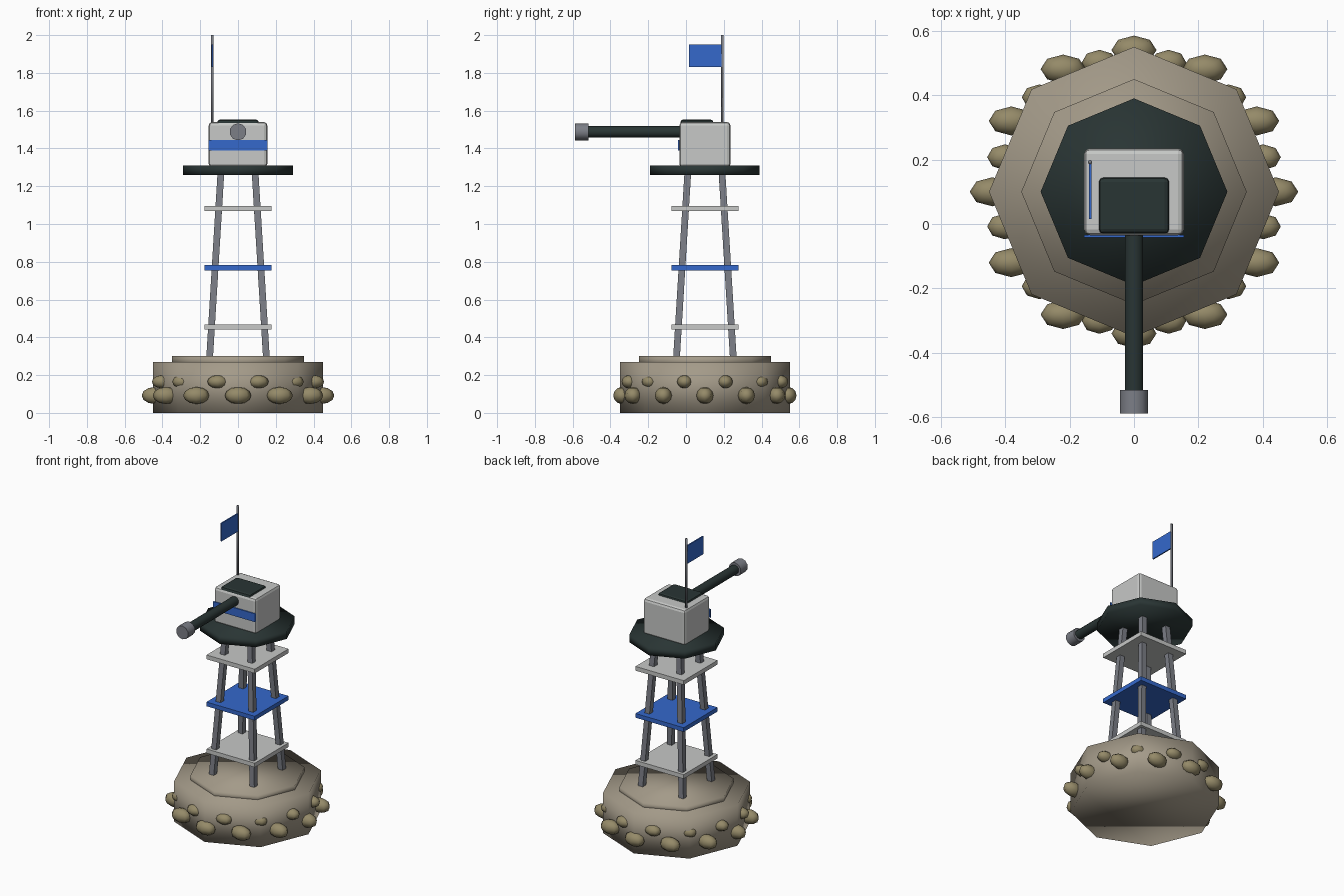
import bpy, bmesh, math
from mathutils import Vector, Matrix

if "Cube" in bpy.data.objects:
    bpy.data.objects.remove(bpy.data.objects["Cube"])

CY = 0.10  # the tower axis sits slightly behind the origin


def mat(name, r, g, b):
    m = bpy.data.materials.new(name)
    m.diffuse_color = (r, g, b, 1)
    m.use_nodes = True
    m.node_tree.nodes["Principled BSDF"].inputs["Base Color"].default_value = m.diffuse_color
    return m


SAND = mat("sand_stone", 0.37, 0.325, 0.25)
BAG = mat("sandbag_khaki", 0.30, 0.255, 0.14)
STEEL = mat("steel_grey", 0.20, 0.21, 0.24)
WHITE = mat("light_grey", 0.57, 0.58, 0.57)
BLUE = mat("team_blue", 0.035, 0.14, 0.60)
DARK = mat("dark_green_grey", 0.022, 0.035, 0.034)


def finish(name, bm, material, smooth=False):
    bmesh.ops.recalc_face_normals(bm, faces=bm.faces)
    me = bpy.data.meshes.new(name)
    bm.to_mesh(me)
    bm.free()
    me.materials.append(material)
    for p in me.polygons:
        p.use_smooth = smooth
    ob = bpy.data.objects.new(name, me)
    bpy.context.collection.objects.link(ob)
    return ob


def box(name, lo, hi, material, bevel=0.0, segments=2):
    bm = bmesh.new()
    lo, hi = Vector(lo), Vector(hi)
    bmesh.ops.create_cube(bm, size=1, matrix=Matrix.Translation((lo + hi) / 2)
                          @ Matrix.Diagonal((*(hi - lo), 1)))
    if bevel:
        bmesh.ops.bevel(bm, geom=bm.edges[:], offset=bevel, segments=segments,
                        profile=0.5, affect='EDGES')
    return finish(name, bm, material)


def rod(name, a, b, radius, sides, material, smooth=True, spin=0.0):
    a, b = Vector(a), Vector(b)
    d = b - a
    rot = Vector((0, 0, 1)).rotation_difference(d).to_matrix().to_4x4()
    bm = bmesh.new()
    bmesh.ops.create_cone(bm, cap_ends=True, segments=sides, radius1=radius, radius2=radius,
                          depth=d.length, matrix=Matrix.Translation((a + b) / 2) @ rot
                          @ Matrix.Rotation(spin, 4, 'Z'))
    return finish(name, bm, material, smooth)


def bag_ring(name, count, start, ring, z, size):
    for i in range(count):
        t = start + i * math.tau / count
        bm = bmesh.new()
        bmesh.ops.create_uvsphere(
            bm, u_segments=8, v_segments=6, radius=1,
            matrix=Matrix.Translation((ring * math.cos(t), CY + ring * math.sin(t), z))
            @ Matrix.Diagonal((*size, 1)))
        finish(f"{name}_{i + 1}", bm, BAG, True)


# Octagonal base with a raised step
rod("base", (0, CY, 0), (0, CY, 0.27), 0.45, 8, SAND)
rod("base_step", (0, CY, 0.25), (0, CY, 0.30), 0.35, 8, SAND)

# Two rings of sandbags
bag_ring("lower_sandbag", 12, 0, 0.44, 0.092, (0.07, 0.045, 0.045))
bag_ring("upper_sandbag", 12, math.radians(15), 0.415, 0.165, (0.055, 0.04, 0.035))

# Four square legs leaning inwards
for sx, side in ((-1, "left"), (1, "right")):
    for sy, end in ((-1, "front"), (1, "back")):
        rod(f"{end}_{side}_leg", (sx * 0.151, CY + sy * 0.151, 0.28),
            (sx * 0.09, CY + sy * 0.09, 1.28), 0.025, 4, STEEL, False, math.pi / 4)

# Brace plates between the legs
for name, z, m in (("lower", 0.455, WHITE), ("middle", 0.768, BLUE), ("upper", 1.082, WHITE)):
    box(f"{name}_brace_plate", (-0.178, CY - 0.178, z - 0.014), (0.178, CY + 0.178, z + 0.014), m)

# Platform, gun housing, front stripe and roof hatch
rod("platform", (0, CY, 1.26), (0, CY, 1.31), 0.29, 8, DARK)
box("gun_housing", (-0.155, -0.035, 1.30), (0.155, 0.235, 1.54), WHITE, 0.018)
box("front_stripe", (-0.155, -0.042, 1.39), (0.155, -0.034, 1.445), BLUE)
box("roof_hatch", (-0.11, -0.03, 1.517), (0.11, 0.145, 1.553), DARK, 0.015)

# Barrel and muzzle
rod("barrel", (0, 0.0, 1.488), (0, -0.53, 1.488), 0.03, 10, DARK)
rod("muzzle", (0, -0.515, 1.488), (0, -0.588, 1.488), 0.045, 10, STEEL)
for n in ("barrel", "muzzle"):
    ob = bpy.data.objects[n]
    bpy.ops.object.select_all(action='DESELECT')
    ob.select_set(True)
    bpy.context.view_layer.objects.active = ob
    bpy.ops.object.shade_smooth_by_angle(angle=math.radians(50))

# Flag pole and flag
rod("flag_pole", (-0.136, 0.192, 1.50), (-0.136, 0.192, 2.0), 0.007, 6, STEEL)
box("flag", (-0.140, 0.016, 1.83), (-0.132, 0.190, 1.95), BLUE)
